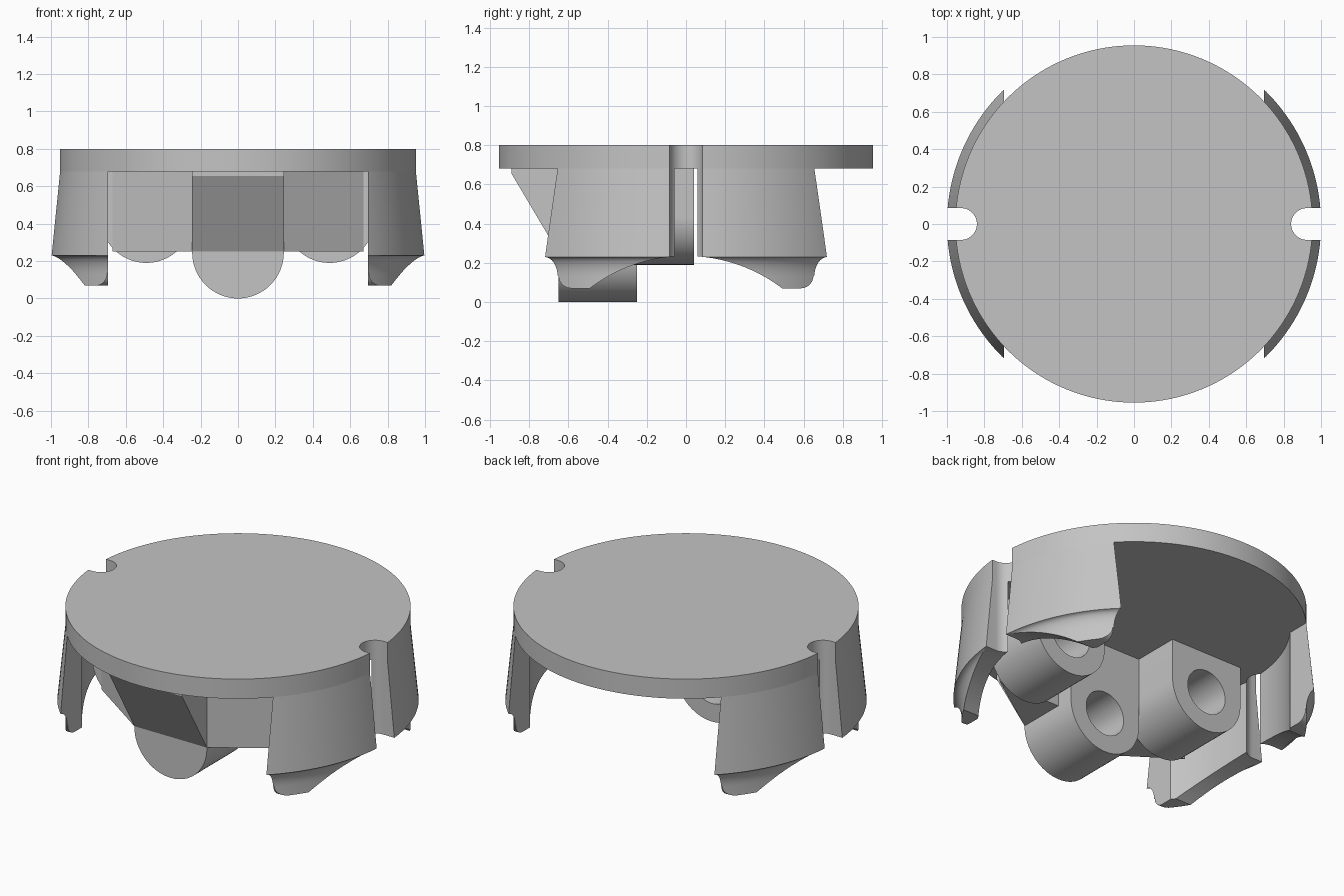
import bpy
import bmesh
import math
from mathutils import Vector

cube = bpy.data.objects.get("Cube")
if cube:
    bpy.data.objects.remove(cube, do_unlink=True)

grey = bpy.data.materials.new("plain grey")
grey.use_nodes = True
colour = (0.55, 0.55, 0.55, 1)
grey.diffuse_color = colour
grey.node_tree.nodes["Principled BSDF"].inputs["Base Color"].default_value = colour

PLATE_R, PLATE_Z, TOP = 0.955, 0.68, 0.8
LEG_X, SLOT, POD_R = 0.695, 0.085, 0.245


def finish(name, bm):
    bmesh.ops.recalc_face_normals(bm, faces=bm.faces)
    mesh = bpy.data.meshes.new(name)
    bm.to_mesh(mesh)
    bm.free()
    mesh.materials.append(grey)
    obj = bpy.data.objects.new(name, mesh)
    bpy.context.collection.objects.link(obj)
    return obj


def prisms(name, *parts):
    """Each part is an outline of 3D points and an extrusion vector."""
    bm = bmesh.new()
    for outline, vec in parts:
        face = bm.faces.new([bm.verts.new(p) for p in outline])
        out = bmesh.ops.extrude_face_region(bm, geom=[face], use_keep_orig=True)
        moved = [v for v in out["geom"] if isinstance(v, bmesh.types.BMVert)]
        bmesh.ops.translate(bm, verts=moved, vec=Vector(vec))
    return finish(name, bm)


def arc(cx, cy, r, start, end, steps=24):
    angles = [math.radians(start + (end - start) * i / steps) for i in range(steps + 1)]
    return [(cx + r * math.cos(a), cy + r * math.sin(a)) for a in angles]


def revolve(name, profile, segments=160):
    """Spin a closed (radius, height) profile about z."""
    bm = bmesh.new()
    rings = []
    for i in range(segments):
        a = math.tau * i / segments
        rings.append([bm.verts.new((r * math.cos(a), r * math.sin(a), z)) for r, z in profile])
    n = len(profile)
    for i in range(segments):
        a, b = rings[i], rings[(i + 1) % segments]
        for j in range(n):
            k = (j + 1) % n
            bm.faces.new((a[j], b[j], b[k], a[k]))
    return finish(name, bm)


def boolean(obj, cutter, operation="DIFFERENCE"):
    mod = obj.modifiers.new("cut", "BOOLEAN")
    mod.operation, mod.solver, mod.object = operation, "EXACT", cutter
    bpy.context.view_layer.update()
    graph = bpy.context.evaluated_depsgraph_get()
    mesh = bpy.data.meshes.new_from_object(obj.evaluated_get(graph))
    obj.modifiers.clear()
    obj.data = mesh


# Round top plate
plate = prisms("top_plate", ([(x, y, PLATE_Z) for x, y in arc(0, 0, PLATE_R, 0, 360, 160)[:-1]],
                             (0, 0, TOP - PLATE_Z)))

# Flared ring with a recessed lower lip, from which the four legs are cut
lip = arc(1.0, 0.13, 0.045, 90, 180, 8)
lip = [(r, 0.13 + (z - 0.13) * 2.2) for r, z in lip]
legs = revolve("legs", [(PLATE_R, PLATE_Z), (1.0, 0.23)] + lip[1:] +
               [(PLATE_R, 0.03), (0.865, 0.03), (0.865, PLATE_Z)])

# Side outline of the legs: rounded feet joined by a shallow arch
foot = arc(0.585, 0.135, 0.065, 0, -90, 10)
half_angle = math.degrees(math.asin(0.49 / 0.81))
arch = arc(0, -0.575, 0.81, 90 - half_angle, 90 + half_angle, 40)
outline = [(0.85, 0.75), (0.85, 0.135)] + foot + arch
outline += [(-y, z) for y, z in reversed(foot)] + [(-0.85, 0.135), (-0.85, 0.75)]
keep = prisms("leg_outline", *[([(s * LEG_X, y, z) for y, z in outline], (s * 0.4, 0, 0))
                               for s in (1, -1)])
boolean(legs, keep, "INTERSECT")

# Round-ended slots at both sides
slot = arc(0.925, 0, SLOT, 90, 270) + [(1.2, -SLOT), (1.2, SLOT)]
slots = prisms("slot_cutter", *[([(s * x, y, -0.1) for x, y in slot], (0, 0, 1.1))
                                for s in (1, -1)])
boolean(plate, slots)
boolean(legs, slots)


# Three hanging sockets with blind holes opening to the back
def socket(name, x, z, back):
    shape = arc(x, z, POD_R, 180, 360, 32) + [(x + POD_R, PLATE_Z), (x - POD_R, PLATE_Z)]
    body = prisms(name, ([(px, back - 0.4, pz) for px, pz in shape], (0, 0.4, 0)))
    hole = prisms("hole_cutter", ([(px, back - 0.32, pz)
                                   for px, pz in arc(x, z, 0.135, 0, 360, 40)[:-1]], (0, 0.5, 0)))
    boolean(body, hole)
    bpy.data.objects.remove(hole, do_unlink=True)
    return body


parts = [plate, legs, socket("middle_socket", 0, 0.245, -0.25)]
for side, s in (("left", 1), ("right", -1)):
    parts.append(socket(side + "_socket", s * 0.49, 0.435, 0.04))
    # Vertical wedge bracing the side socket
    wedge = [(s * POD_R, -0.65, 0.25), (s * 0.67, -0.36, 0.25), (s * POD_R, -0.36, 0.25)]
    parts.append(prisms(side + "_brace", (wedge, (0, 0, PLATE_Z - 0.25))))

# Sloping brace in front of the middle socket
slope = [(-0.65, 0.25), (-0.89, 0.655), (-0.89, PLATE_Z), (-0.65, PLATE_Z)]
parts.append(prisms("front_brace", ([(-POD_R, y, z) for y, z in slope], (2 * POD_R, 0, 0))))

for helper in (keep, slots):
    bpy.data.objects.remove(helper, do_unlink=True)

# Smooth curves, sharp edges
bpy.ops.object.select_all(action="DESELECT")
for obj in parts:
    obj.select_set(True)
bpy.context.view_layer.objects.active = plate
bpy.ops.object.shade_smooth_by_angle(angle=math.radians(30))
